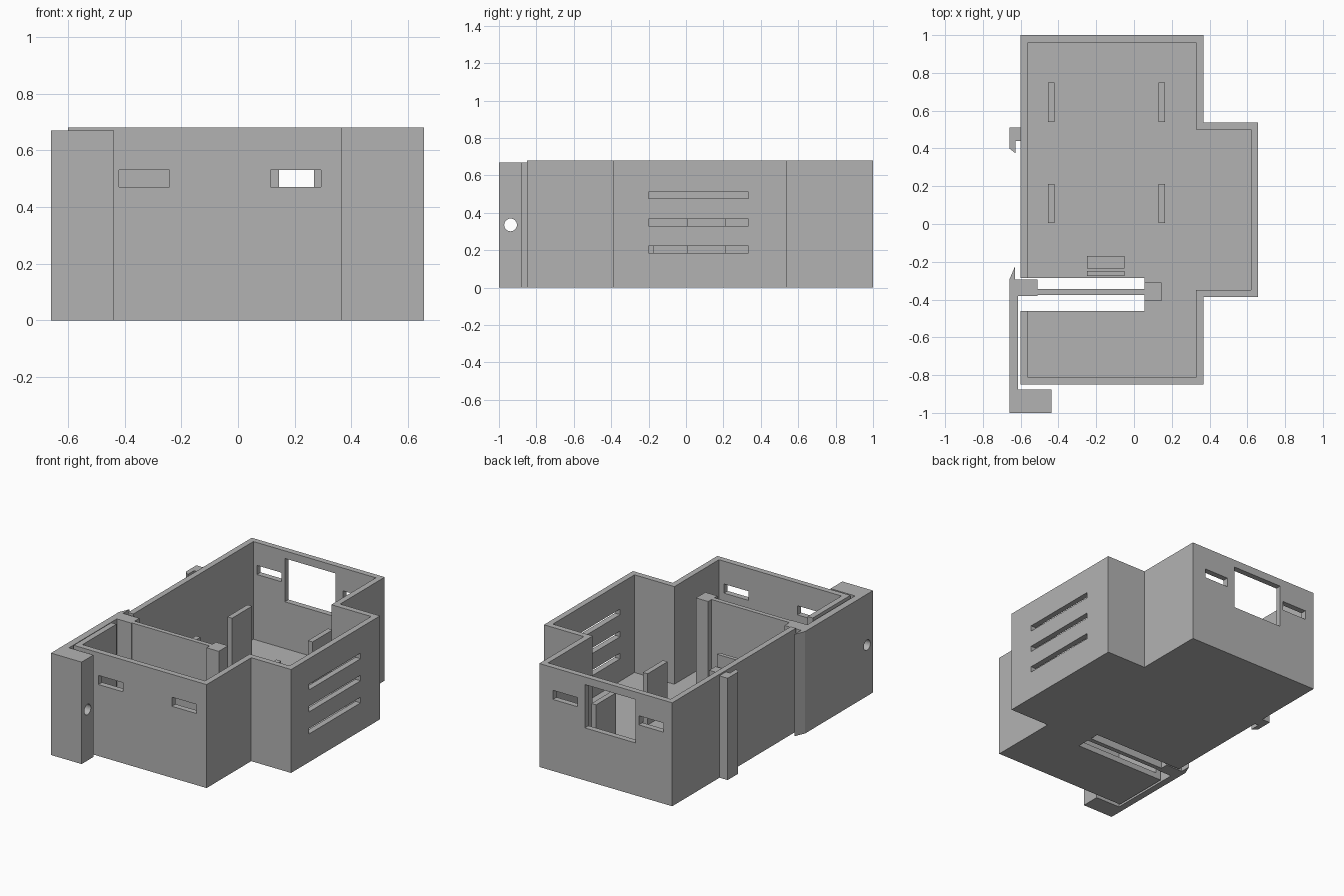
import bpy
import bmesh
from math import pi

old = bpy.data.objects.get("Cube")
if old:
    bpy.data.objects.remove(old, do_unlink=True)

grey = bpy.data.materials.new("plain_grey")
grey.use_nodes = True
color = (0.45, 0.45, 0.45, 1)
grey.diffuse_color = color
grey.node_tree.nodes["Principled BSDF"].inputs["Base Color"].default_value = color


def prism(name, outline, z0, z1):
    """Extrude a plan outline from z0 to z1."""
    bm = bmesh.new()
    base = bm.faces.new([bm.verts.new((x, y, z0)) for x, y in outline])
    top = bmesh.ops.extrude_face_region(bm, geom=[base])["geom"]
    moved = [v for v in top if isinstance(v, bmesh.types.BMVert)]
    bmesh.ops.translate(bm, verts=moved, vec=(0, 0, z1 - z0))
    bmesh.ops.recalc_face_normals(bm, faces=bm.faces)
    mesh = bpy.data.meshes.new(name)
    bm.to_mesh(mesh)
    bm.free()
    mesh.materials.append(grey)
    obj = bpy.data.objects.new(name, mesh)
    bpy.context.collection.objects.link(obj)
    return obj


def box(name, x0, x1, y0, y1, z0, z1):
    return prism(name, [(x0, y0), (x1, y0), (x1, y1), (x0, y1)], z0, z1)


def cut(obj, cutter):
    """Subtract the cutter and discard it."""
    mod = obj.modifiers.new("cut", "BOOLEAN")
    mod.operation = "DIFFERENCE"
    mod.solver = "EXACT"
    mod.object = cutter
    bpy.context.view_layer.objects.active = obj
    bpy.ops.object.modifier_apply(modifier=mod.name)
    bpy.data.objects.remove(cutter, do_unlink=True)


def case_outline(w):
    """Plan of the case, inset by w."""
    x0, x1, x2 = -0.6 + w, 0.367 - w, 0.657 - w
    y0, y1, y2, y3 = -0.85 + w, -0.387 + w, 0.537 - w, 1 - w
    return [(x0, y0), (x1, y0), (x1, y1), (x2, y1),
            (x2, y2), (x1, y2), (x1, y3), (x0, y3)]


# Open case with side bay
HEIGHT, WALL, CLIP_TOP = 0.68, 0.038, 0.67
case = prism("case", case_outline(0), 0, HEIGHT)
cut(case, prism("cavity", case_outline(WALL), WALL, 1))

# Channel for the clip arm, through floor and side wall
cut(case, box("channel", -0.8, 0.055, -0.46, -0.285, -0.1, 1))

# Slots in the front and back walls, and the back window
for x in (-0.42, 0.115):
    cut(case, box("front_slot", x, x + 0.178, -0.9, -0.78, 0.47, 0.53))
for x in (-0.535, 0.09):
    cut(case, box("back_slot", x, x + 0.178, 0.9, 1.1, 0.47, 0.53))
cut(case, box("back_window", -0.333, 0.035, 0.9, 1.1, 0.345, 0.63))

# Vents in the side bay
for z in (0.185, 0.33, 0.475):
    cut(case, box("vent", 0.58, 0.7, -0.2, 0.335, z, z + 0.037))

# Upright supports inside
for x in (-0.455, 0.13):
    for y in (0.005, 0.54):
        box("support_tab", x, x + 0.034, y, y + 0.208, 0.02, 0.375)

# Small bracket beside the channel
box("bracket_block", -0.25, -0.05, -0.235, -0.17, 0.02, 0.3)
box("bracket_plate", -0.25, -0.05, -0.275, -0.25, 0.02, 0.375)

# Spring clip: foot, outer plate, hook and thin arm
clip = prism("spring_clip", [
    (-0.66, -1), (-0.437, -1), (-0.437, -0.877), (-0.615, -0.877),
    (-0.615, -0.38), (-0.51, -0.38), (-0.51, -0.375), (0.06, -0.375),
    (0.06, -0.345), (-0.51, -0.345), (-0.51, -0.295), (-0.63, -0.295),
    (-0.63, -0.225), (-0.66, -0.295)], 0, CLIP_TOP)
bpy.ops.mesh.primitive_cylinder_add(
    vertices=32, radius=0.034, depth=1, location=(-0.55, -0.938, 0.335),
    rotation=(0, pi / 2, 0))
cut(clip, bpy.context.object)
box("clip_post", 0.056, 0.145, -0.407, -0.31, 0.001, CLIP_TOP)

# Fixed hook on the side wall
prism("fixed_hook", [
    (-0.59, 0.51), (-0.66, 0.51), (-0.66, 0.4), (-0.628, 0.375),
    (-0.628, 0.44), (-0.59, 0.44)], 0.001, CLIP_TOP)
